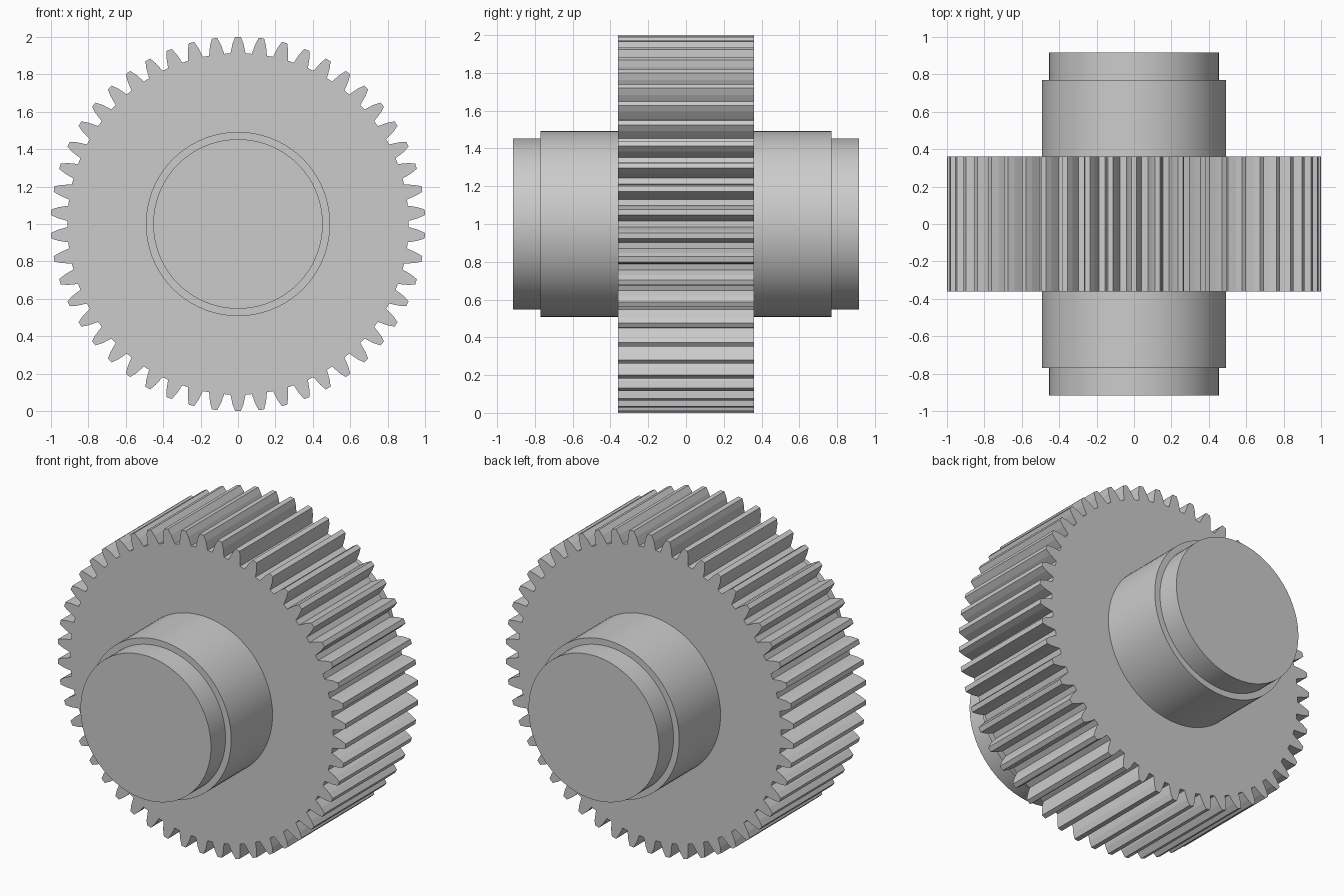
import bpy, bmesh
from math import sin, cos, pi, radians

if "Cube" in bpy.data.objects:
    bpy.data.objects.remove(bpy.data.objects["Cube"])

TEETH = 50
CENTRE_Z = 1.0


def make_object(name, bm, smooth):
    bmesh.ops.recalc_face_normals(bm, faces=bm.faces)
    mesh = bpy.data.meshes.new(name)
    bm.to_mesh(mesh)
    bm.free()
    obj = bpy.data.objects.new(name, mesh)
    bpy.context.collection.objects.link(obj)
    obj.location.z = CENTRE_Z
    bpy.ops.object.select_all(action='DESELECT')
    obj.select_set(True)
    bpy.context.view_layer.objects.active = obj
    if smooth:
        bpy.ops.object.shade_smooth_by_angle(angle=radians(30))
    return obj


# Toothed wheel: one tooth outline repeated around the circle, extruded along y
half_tooth = [(0.912, 2.55), (0.94, 2.1), (0.965, 1.7), (1.0, 0.83)]  # radius, half angle
tooth = [(r, a) for r, a in half_tooth] + [(r, -a) for r, a in reversed(half_tooth)]
bm = bmesh.new()
outline = []
for i in range(TEETH):
    mid = pi / 2 - i * 2 * pi / TEETH
    for r, a in tooth:
        ang = mid + radians(a)
        outline.append(bm.verts.new((r * cos(ang), -0.36, r * sin(ang))))
face = bm.faces.new(outline)
ext = bmesh.ops.extrude_face_region(bm, geom=[face], use_keep_orig=True)
moved = [g for g in ext['geom'] if isinstance(g, bmesh.types.BMVert)]
bmesh.ops.translate(bm, vec=(0, 0.72, 0), verts=moved)
make_object("gear_wheel", bm, False)

# Stepped shaft: half profile mirrored front to back and spun around y
half_profile = [(0.0, 0.915), (0.453, 0.915), (0.453, 0.77), (0.492, 0.77)]  # radius, y
profile = [(r, -y) for r, y in half_profile] + [(r, y) for r, y in reversed(half_profile)]
bm = bmesh.new()
verts = [bm.verts.new((r, y, 0)) for r, y in profile]
edges = [bm.edges.new(pair) for pair in zip(verts, verts[1:])]
bmesh.ops.spin(bm, geom=verts + edges, cent=(0, 0, 0), axis=(0, 1, 0),
               angle=2 * pi, steps=72, use_merge=True)
bmesh.ops.remove_doubles(bm, verts=bm.verts, dist=1e-5)
make_object("stepped_shaft", bm, True)
